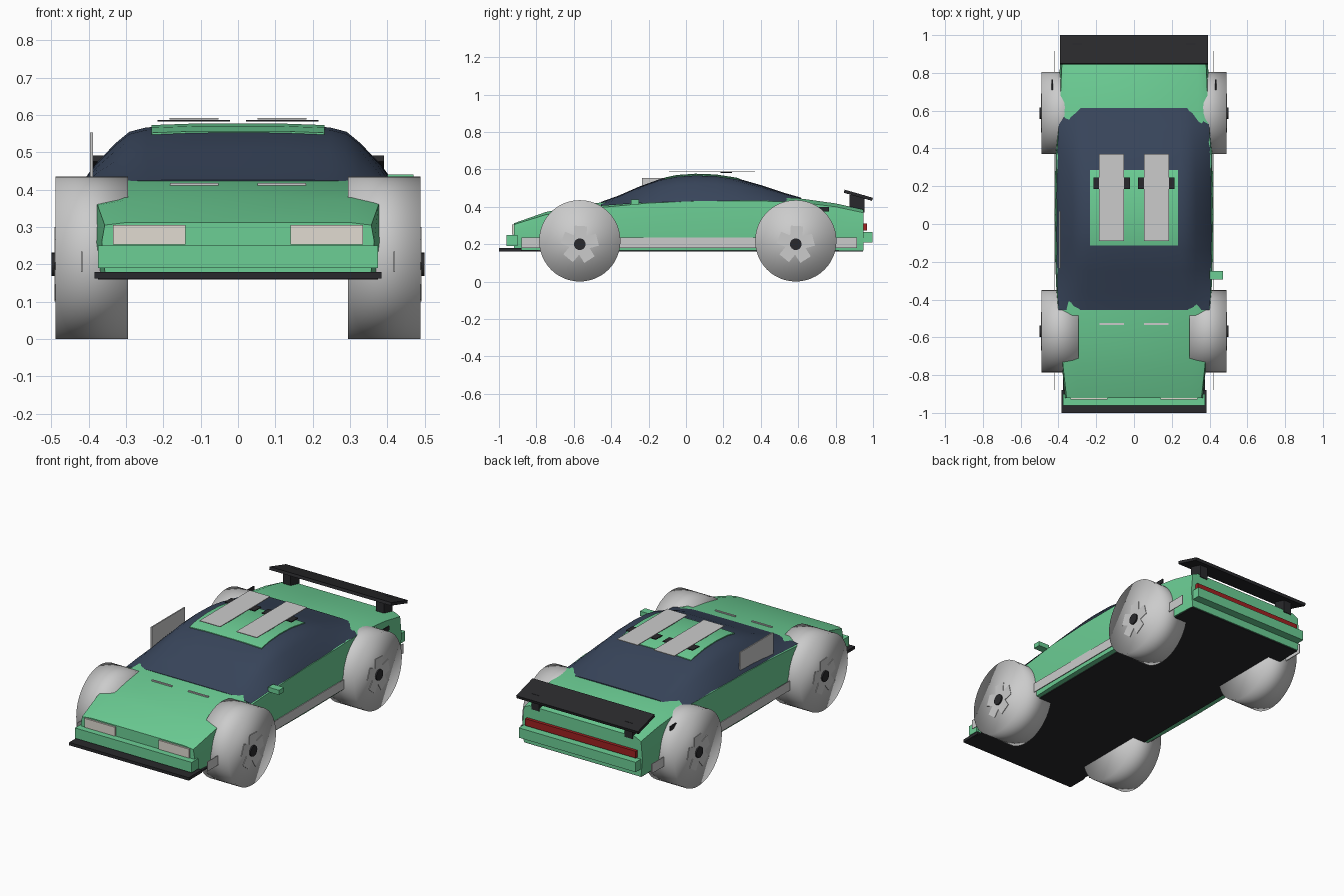
import bpy, bmesh, math
from mathutils import Matrix, Vector

if "Cube" in bpy.data.objects:
    bpy.data.objects.remove(bpy.data.objects["Cube"])


def material(name, rgb):
    m = bpy.data.materials.new(name)
    m.diffuse_color = (*rgb, 1)
    m.use_nodes = True
    m.node_tree.nodes["Principled BSDF"].inputs["Base Color"].default_value = m.diffuse_color
    return m


GREEN = material("green_paint", (0.15, 0.62, 0.30))
NAVY = material("tinted_glass", (0.04, 0.06, 0.105))
BLACK = material("black_trim", (0.022, 0.022, 0.025))
RED = material("red_lens", (0.35, 0.015, 0.015))
CREAM = material("lamp_lens", (0.75, 0.71, 0.64))


def finish(name, bm, mat=None, angle=None):
    bmesh.ops.recalc_face_normals(bm, faces=bm.faces)
    me = bpy.data.meshes.new(name)
    bm.to_mesh(me)
    bm.free()
    ob = bpy.data.objects.new(name, me)
    bpy.context.collection.objects.link(ob)
    if mat:
        me.materials.append(mat)
    if angle:
        bpy.ops.object.select_all(action='DESELECT')
        ob.select_set(True)
        bpy.context.view_layer.objects.active = ob
        bpy.ops.object.shade_smooth_by_angle(angle=math.radians(angle))
    return ob


def box(name, x, y, z, mat=None, tilt=0):
    """Box from (min, max) ranges, tilted about its own x axis."""
    bm = bmesh.new()
    bmesh.ops.create_cube(bm, size=1)
    bm.transform(Matrix.Diagonal((x[1] - x[0], y[1] - y[0], z[1] - z[0], 1)))
    ob = finish(name, bm, mat)
    ob.location = (sum(x) / 2, sum(y) / 2, sum(z) / 2)
    ob.rotation_euler.x = tilt
    return ob


def loft(name, sections, mat, angle):
    """Skin a closed body from (y, half profile) sections mirrored in x."""
    bm = bmesh.new()
    rings = []
    for y, half in sections:
        pts = half + [(-x, z) for x, z in reversed(half) if x > 1e-6]
        rings.append([bm.verts.new((x, y, z)) for x, z in pts])
    n = len(rings[0])
    for a, b in zip(rings, rings[1:]):
        for i in range(n):
            j = (i + 1) % n
            bm.faces.new((a[i], a[j], b[j], b[i]))
    bm.faces.new(rings[0])
    bm.faces.new(rings[-1])
    return finish(name, bm, mat, angle)


# Body shell: y, sill x, waist x, edge x, edge z, inner x, top z
BODY = [(-0.92, .355, .365, .357, .305, .30, .312),
        (-0.75, .370, .382, .376, .358, .30, .372),
        (-0.60, .382, .394, .388, .378, .31, .402),
        (-0.45, .395, .407, .402, .397, .33, .424),
        (-0.20, .405, .417, .411, .420, .35, .432),
        (0.05, .408, .420, .413, .430, .35, .438),
        (0.35, .405, .416, .410, .432, .35, .445),
        (0.60, .393, .404, .392, .425, .34, .446),
        (0.80, .384, .394, .384, .400, .34, .418),
        (0.95, .376, .386, .376, .368, .34, .385)]
loft("body", [(y, [(xs, .165), (xw, .26), (xe, ze), (xi, zt)])
              for y, xs, xw, xe, ze, xi, zt in BODY], GREEN, 30)
box("underbody", (-.375, .375), (-.92, .945), (.16, .168), BLACK)

# Canopy: y, base x, base z, roof z
CANOPY = [(-0.455, .400, .405, .426), (-0.36, .404, .412, .460),
          (-0.25, .406, .420, .508), (-0.14, .408, .424, .548),
          (-0.05, .410, .426, .567), (0.05, .410, .428, .574),
          (0.16, .410, .430, .570), (0.27, .408, .430, .553),
          (0.40, .405, .430, .516), (0.52, .398, .428, .476),
          (0.615, .380, .424, .449)]
SHAPE = [(1, 0), (.93, .28), (.80, .66), (.71, .87), (.60, .95), (.30, .99), (0, 1)]
loft("canopy", [(y, [(xb * u, zb + (zt - zb) * v) for u, v in SHAPE])
                for y, xb, zb, zt in CANOPY], NAVY, 45)


def roof_z(y):
    for a, b in zip(CANOPY, CANOPY[1:]):
        if a[0] <= y <= b[0]:
            return a[3] + (b[3] - a[3]) * (y - a[0]) / (b[0] - a[0])


# Roof panel following the canopy, with vents and raised stripes
loft("roof_panel", [(y, [(.232, roof_z(y) - .012), (.232, roof_z(y) - .001),
                         (.12, roof_z(y) + .003)])
                    for y in (-.115, -.05, .05, .16, .27, .285)], GREEN, 30)
for s, side in ((1, "right"), (-1, "left")):
    def mx(a, b):
        return tuple(sorted((s * a, s * b)))
    box("roof_vent_" + side, mx(.022, .215), (.185, .245), (.582, .587), BLACK)
    box("roof_stripe_" + side, mx(.052, .184), (-.09, .37), (.588, .592))
    box("hood_stripe_" + side, mx(.052, .182), (-.535, -.525), (.410, .418))
    box("side_stripe_" + side, mx(.417, .421), (-.88, .915), (.18, .235))
    box("headlight_" + side, mx(.14, .335), (-.93, -.90), (.253, .305), CREAM)
    box("wing_post_" + side, mx(.275, .325), (.875, .955), (.37, .462), BLACK)
    box("fender_vent_" + side, mx(.43, .436), (.71, .765), (.375, .40), BLACK)

# Bumpers, splitter, rear wing, tail lamp
box("front_bumper", (-.375, .375), (-.96, -.90), (.19, .25), GREEN)
box("front_splitter", (-.384, .384), (-1.0, -.88), (.162, .179), BLACK)
box("rear_bumper", (-.375, .375), (.93, .998), (.208, .265), GREEN)
box("tail_lamp", (-.355, .355), (.94, .968), (.272, .312), RED)
box("rear_wing", (-.391, .391), (.843, 1.0), (.453, .470), BLACK, -.28)

# Door mirror on the right, upright panel on the left
box("door_mirror", (.40, .47), (-.295, -.25), (.413, .44), GREEN)
box("left_window_panel", (-.396, -.389), (-.235, .07), (.43, .553))


def cylinder_x(name, x, y, z, r, mat=None, n=48):
    bm = bmesh.new()
    bmesh.ops.create_cone(bm, cap_ends=True, segments=n, radius1=r, radius2=r,
                          depth=abs(x[1] - x[0]),
                          matrix=Matrix.Rotation(math.pi / 2, 4, 'Y'))
    ob = finish(name, bm, mat)
    ob.location = (sum(x) / 2, y, z)
    return ob


# Wheels: soft-shaded tyre, five-spoke rim and hub cap
for y, end in ((-.568, "front"), (.587, "rear")):
    for s, side in ((1, "right"), (-1, "left")):
        tag = end + "_" + side
        tyre = cylinder_x("tyre_" + tag, (s * .295, s * .489), y, .218, .2175)
        tyre.data.polygons.foreach_set("use_smooth", [True] * len(tyre.data.polygons))
        cylinder_x("hub_" + tag, (s * .47, s * .50), y, .2, .031, BLACK, 24)
        bm = bmesh.new()
        for k in range(5):
            rot = Matrix.Rotation(k * math.tau / 5 + .25, 4, 'X')
            bmesh.ops.create_cube(bm, size=1, matrix=rot
                                  @ Matrix.Translation((0, .055, 0))
                                  @ Matrix.Diagonal((.02, .085, .066, 1)))
        rim = finish("rim_spokes_" + tag, bm)
        rim.location = Vector((s * .482, y, .2))
